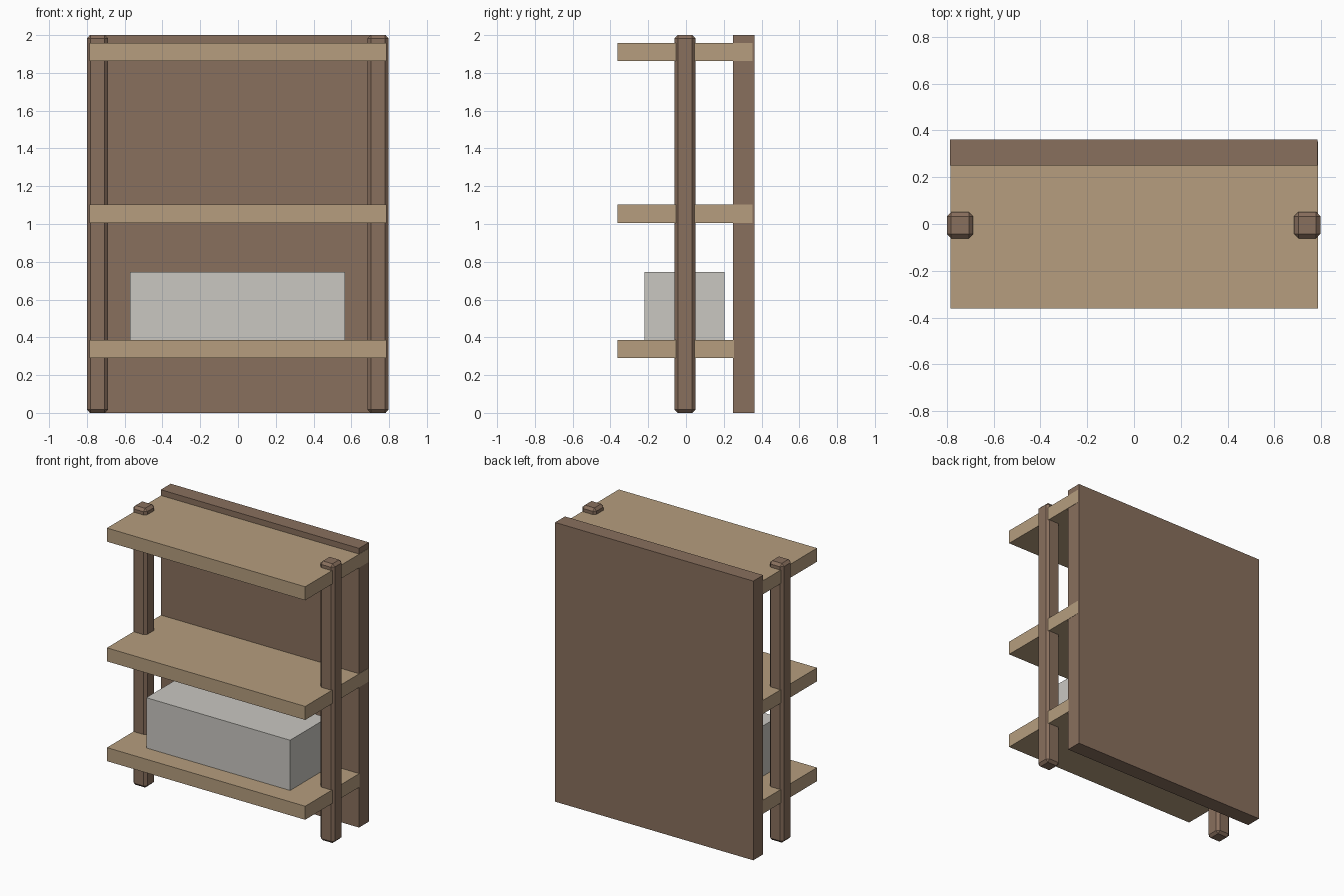
import bpy
import bmesh
from mathutils import Matrix, Vector

old = bpy.data.objects.get("Cube")
if old:
    bpy.data.objects.remove(old, do_unlink=True)


def material(name, rgb):
    mat = bpy.data.materials.new(name)
    mat.use_nodes = True
    mat.diffuse_color = (*rgb, 1)
    mat.node_tree.nodes["Principled BSDF"].inputs["Base Color"].default_value = (*rgb, 1)
    return mat


dark_wood = material("dark_wood", (0.25, 0.16, 0.11))
light_wood = material("light_wood", (0.465, 0.34, 0.21))
pale_grey = material("pale_grey", (0.585, 0.57, 0.535))


def block(name, low, high, mat, chamfer=0):
    """Box between two corners, with optional chamfered edges."""
    low, high = Vector(low), Vector(high)
    size = high - low
    bm = bmesh.new()
    bmesh.ops.create_cube(bm, size=1, matrix=Matrix.Diagonal((*size, 1)))
    if chamfer:
        bmesh.ops.bevel(bm, geom=bm.edges[:], offset=chamfer, segments=1,
                        affect='EDGES')
    mesh = bpy.data.meshes.new(name)
    bm.to_mesh(mesh)
    bm.free()
    mesh.materials.append(mat)
    obj = bpy.data.objects.new(name, mesh)
    obj.location = (low + high) / 2
    bpy.context.collection.objects.link(obj)
    return obj


# Back panel
block("back_panel", (-0.787, 0.25, 0), (0.784, 0.362, 2), dark_wood)

# Shelves, the upper two let into the panel
for name, bottom, back in (("bottom_shelf", 0.29, 0.255),
                           ("middle_shelf", 1.005, 0.352),
                           ("top_shelf", 1.862, 0.352)):
    block(name, (-0.785, -0.362, bottom), (0.786, back, bottom + 0.097), light_wood)

# Chamfered side posts
for name, x in (("right_post", -0.744), ("left_post", 0.741)):
    block(name, (x - 0.056, -0.061, 0), (x + 0.056, 0.051, 2), dark_wood, 0.018)

# Storage box on the bottom shelf
block("storage_box", (-0.573, -0.22, 0.385), (0.567, 0.203, 0.747), pale_grey)
